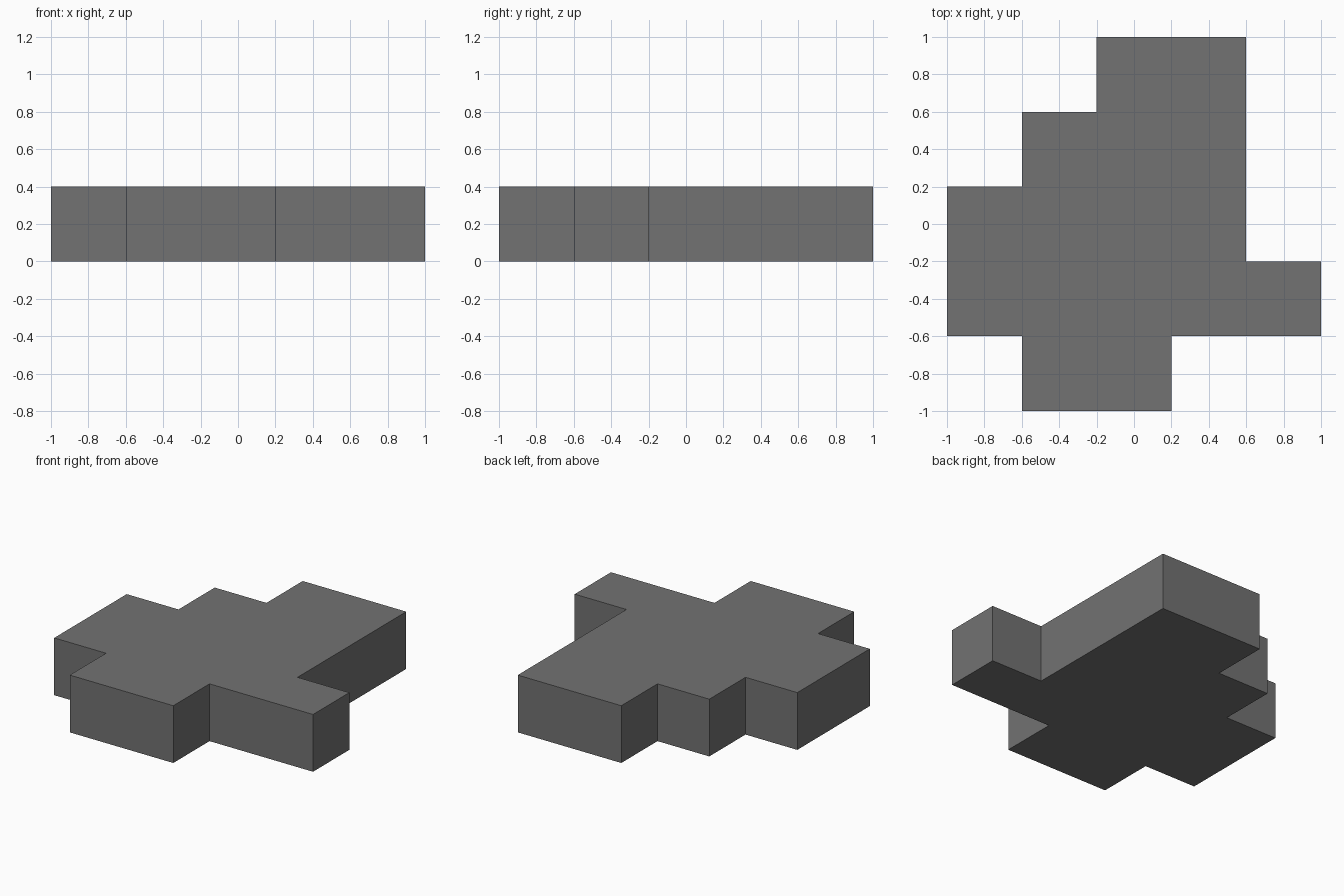
import bpy
import bmesh

if "Cube" in bpy.data.objects:
    bpy.data.objects.remove(bpy.data.objects["Cube"])

# Single flat grey
grey = bpy.data.materials.new("dark_grey")
grey.diffuse_color = (0.17, 0.17, 0.17, 1.0)
grey.use_nodes = True
grey.node_tree.nodes["Principled BSDF"].inputs["Base Color"].default_value = grey.diffuse_color

HEIGHT = 0.4

# Stepped outline of the slab, counter-clockwise seen from above
outline = [(-0.6, -1.0), (0.2, -1.0), (0.2, -0.6), (1.0, -0.6), (1.0, -0.2),
           (0.6, -0.2), (0.6, 1.0), (-0.2, 1.0), (-0.2, 0.6), (-0.6, 0.6),
           (-0.6, 0.2), (-1.0, 0.2), (-1.0, -0.6), (-0.6, -0.6)]

# Extrude the outline upward into a solid slab
bm = bmesh.new()
base = bm.faces.new([bm.verts.new((x, y, 0.0)) for x, y in outline])
result = bmesh.ops.extrude_face_region(bm, geom=[base], use_keep_orig=True)
top_verts = [v for v in result["geom"] if isinstance(v, bmesh.types.BMVert)]
bmesh.ops.translate(bm, verts=top_verts, vec=(0.0, 0.0, HEIGHT))
bmesh.ops.recalc_face_normals(bm, faces=bm.faces[:])

mesh = bpy.data.meshes.new("stepped_slab")
bm.to_mesh(mesh)
bm.free()
mesh.materials.append(grey)
slab = bpy.data.objects.new("stepped_slab", mesh)
bpy.context.collection.objects.link(slab)
